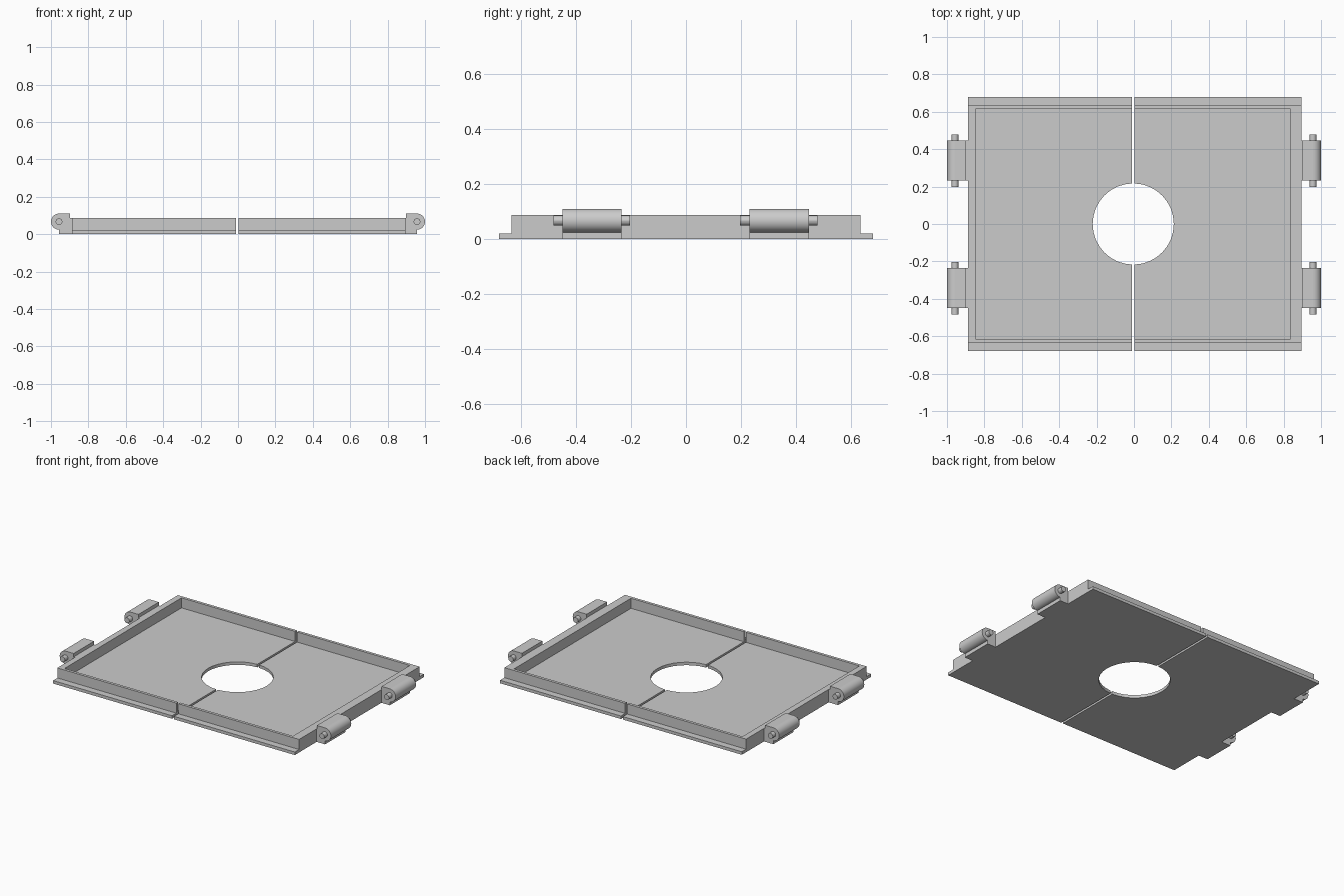
import bpy, bmesh, math

if "Cube" in bpy.data.objects:
    bpy.data.objects.remove(bpy.data.objects["Cube"])

grey = bpy.data.materials.new("plain grey")
grey.diffuse_color = (0.6, 0.6, 0.6, 1)
grey.use_nodes = True
grey.node_tree.nodes["Principled BSDF"].inputs["Base Color"].default_value = grey.diffuse_color


def prism(name, profile, lo, hi, place):
    """Extrude a 2D profile from lo to hi; place(u, v, w) gives the 3D point."""
    bm = bmesh.new()
    bottom = [bm.verts.new(place(u, v, lo)) for u, v in profile]
    top = [bm.verts.new(place(u, v, hi)) for u, v in profile]
    bm.faces.new(bottom)
    bm.faces.new(top)
    n = len(profile)
    for i in range(n):
        j = (i + 1) % n
        bm.faces.new((bottom[i], bottom[j], top[j], top[i]))
    bmesh.ops.recalc_face_normals(bm, faces=bm.faces)
    # only the curved walls are smooth
    for f in bm.faces:
        f.smooth = sum(abs(c) > 0.01 for c in f.normal) > 1
    mesh = bpy.data.meshes.new(name)
    bm.to_mesh(mesh)
    bm.free()
    mesh.materials.append(grey)
    obj = bpy.data.objects.new(name, mesh)
    bpy.context.collection.objects.link(obj)


def arc(cx, cy, r, a0, a1, n):
    return [(cx + r * math.cos(a0 + (a1 - a0) * i / n),
             cy + r * math.sin(a0 + (a1 - a0) * i / n)) for i in range(n + 1)]


FLOOR, RIM, FLANGE_Y, WALL_Y, INNER_Y = 0.02, 0.087, 0.68, 0.635, 0.616
HOLE_R, PIN_X, PIN_Z, BARREL_R = 0.217, 0.957, 0.067, 0.043

# side, sign, split edge, hole centre, outer wall, inner wall
SIDES = [("left", -1, 0.010, 0.004, 0.888, 0.848),
         ("right", 1, 0.004, -0.004, 0.895, 0.837)]
# hinge start and end, pin start and end
HINGES = [("front", -0.45, -0.235, -0.483, -0.203),
          ("back", 0.232, 0.447, 0.197, 0.478)]

for side, s, edge, hole_x, outer, inner in SIDES:
    def flat(x, y, z, s=s):
        return (s * x, y, z)

    def upright(x, z, y, s=s):
        return (s * x, y, z)

    # floor with half of the round hole, running out into the flanges
    a = math.acos((edge - hole_x) / HOLE_R)
    floor = [(edge, -FLANGE_Y), (outer, -FLANGE_Y), (outer, FLANGE_Y), (edge, FLANGE_Y)]
    floor += arc(hole_x, 0, HOLE_R, a, -a, 16)
    prism(side + "_floor", floor, 0, FLOOR, flat)

    # raised rim around three sides
    rim = [(edge, -WALL_Y), (outer, -WALL_Y), (outer, WALL_Y), (edge, WALL_Y),
           (edge, INNER_Y), (inner, INNER_Y), (inner, -INNER_Y), (edge, -INNER_Y)]
    prism(side + "_rim", rim, FLOOR, RIM, flat)

    # rounded hinge blocks with a foot, and their pins
    block = [(outer, 0), (PIN_X, 0)]
    block += arc(PIN_X, PIN_Z, BARREL_R, -math.pi / 2, math.pi / 2, 16)
    block += [(0.897, PIN_Z + BARREL_R), (0.897, RIM), (outer, RIM)]
    pin = arc(PIN_X, PIN_Z, 0.018, 0.13, 0.13 + 2 * math.pi, 24)[:-1]
    for end, y0, y1, p0, p1 in HINGES:
        prism(f"{side}_{end}_hinge_block", block, y0, y1, upright)
        prism(f"{side}_{end}_hinge_pin", pin, p0, p1, upright)
